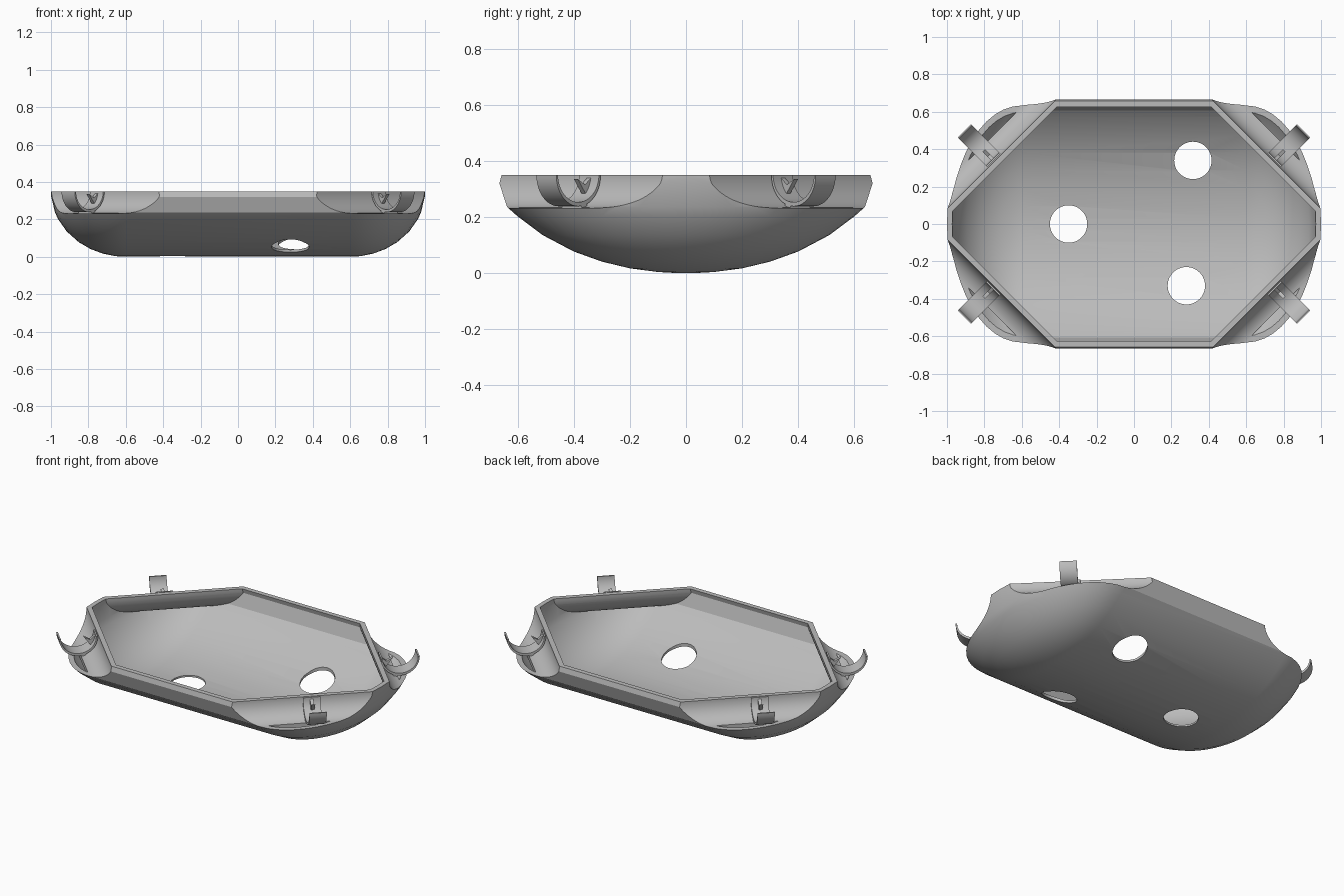
import bpy, bmesh, math
from mathutils import Matrix

cube = bpy.data.objects.get("Cube")
if cube:
    bpy.data.objects.remove(cube, do_unlink=True)

grey = bpy.data.materials.new("plain grey")
grey.use_nodes = True
GREY = (0.5, 0.5, 0.5, 1)
grey.diffuse_color = GREY
grey.node_tree.nodes["Principled BSDF"].inputs["Base Color"].default_value = GREY

HEIGHT = 0.35
CORNERS = [(1, 1), (-1, 1), (-1, -1), (1, -1)]
CLIP_U, CLIP_V = 0.882, 0.29      # clip centre, across and along each corner wall
POCKET_R, WALL = 0.118, 0.03


def make_object(name, bm):
    bmesh.ops.recalc_face_normals(bm, faces=bm.faces)
    mesh = bpy.data.meshes.new(name)
    bm.to_mesh(mesh)
    bm.free()
    mesh.materials.append(grey)
    obj = bpy.data.objects.new(name, mesh)
    bpy.context.collection.objects.link(obj)
    return obj


def subtract(target, cutter):
    mod = target.modifiers.new("cut", "BOOLEAN")
    mod.operation, mod.solver, mod.object = "DIFFERENCE", "EXACT", cutter
    bpy.context.view_layer.objects.active = target
    bpy.ops.object.modifier_apply(modifier=mod.name)
    bpy.data.objects.remove(cutter, do_unlink=True)


def smooth(obj, angle):
    bpy.ops.object.select_all(action="DESELECT")
    obj.select_set(True)
    bpy.context.view_layer.objects.active = obj
    bpy.ops.object.shade_smooth_by_angle(angle=math.radians(angle))


def loft_hull(name, levels, steps=24):
    """Stack long rounded outlines, each given as half width, end length, height."""
    bm = bmesh.new()
    rings = []
    for ry, rx, z in levels:
        ring = []
        for side in (1, -1):
            for i in range(steps + 1):
                a = math.pi * (i / steps - 0.5)
                ring.append(bm.verts.new((side * (0.6 + rx * math.cos(a)),
                                          side * ry * math.sin(a), z)))
        rings.append(ring)
    n = len(rings[0])
    for low, high in zip(rings, rings[1:]):
        for i in range(n):
            j = (i + 1) % n
            bm.faces.new((low[i], low[j], high[j], high[i]))
    bm.faces.new(rings[0])
    bm.faces.new(rings[-1])
    return make_object(name, bm)


def corner_prism(name, profile, v0, v1, sx, sy):
    """Extrude a (u, z) profile along the diagonal wall of one corner."""
    bm = bmesh.new()
    ends = []
    for v in (v0, v1):
        ends.append([bm.verts.new((sx * (u + v) / math.sqrt(2),
                                   sy * (u - v) / math.sqrt(2), z)) for u, z in profile])
    bm.faces.new(ends[0])
    bm.faces.new(ends[1])
    n = len(profile)
    for i in range(n):
        j = (i + 1) % n
        bm.faces.new((ends[0][i], ends[0][j], ends[1][j], ends[1][i]))
    return make_object(name, bm)


def arc(radius, start, end, steps=16):
    pts = []
    for i in range(steps + 1):
        a = math.radians(start + (end - start) * i / steps)
        pts.append((CLIP_U + radius * math.cos(a), HEIGHT + radius * math.sin(a)))
    return pts


# Hull section: half width against height, thin at the floor and thicker at the rim
section = [(0.03, 0.0), (0.1, 0.004), (0.2, 0.017), (0.3, 0.041), (0.4, 0.077),
           (0.51, 0.135), (0.6, 0.202), (0.638, 0.236), (0.665, 0.32), (0.657, HEIGHT)]
outer, inner = [], []
for ry, z in section:
    rx = 0.4 * math.sqrt(1 - (1 - max(z, 0.0005) / HEIGHT) ** 2)
    outer.append((ry, rx, z))
    inner.append((ry * 0.953, rx * 0.93, 0.011 + z * 0.975))
inner.append((inner[-1][0], inner[-1][1], 0.45))

hull = loft_hull("hull_shell", outer)
cavity = loft_hull("cavity_cutter", inner)

# Corner pockets, and the thin wall kept around each
for sx, sy in CORNERS:
    r = POCKET_R + WALL
    wall = arc(r, 180, 264) + [(0.868, 0.6), (CLIP_U - r, 0.6)]
    subtract(cavity, corner_prism("wall_block", wall, -0.8, 0.8, sx, sy))
for sx, sy in CORNERS:
    floor = HEIGHT - POCKET_R
    pocket = arc(POCKET_R, 180, 270) + [(1.3, floor), (1.3, 0.6), (CLIP_U - POCKET_R, 0.6)]
    subtract(hull, corner_prism("pocket_cutter", pocket, -0.9, 0.9, sx, sy))
subtract(hull, cavity)

# Round holes through the floor
for x, y in [(-0.35, 0), (0.315, 0.34), (0.28, -0.33)]:
    bm = bmesh.new()
    bmesh.ops.create_cone(bm, cap_ends=True, segments=48, radius1=0.1, radius2=0.1,
                          depth=0.6, matrix=Matrix.Translation((x, y, 0.1)))
    subtract(hull, make_object("hole_cutter", bm))
smooth(hull, 25)

# Open half-ring clips with a foot and a thin pointed tooth
for sx, sy in CORNERS:
    where = ("back" if sy > 0 else "front") + ("_left" if sx > 0 else "_right")
    outside = arc(0.112, 180, 360, 24)
    inside = [(CLIP_U + (u - CLIP_U) * 0.92, HEIGHT + (z - HEIGHT) * 0.87)
              for u, z in reversed(outside)]
    clip = corner_prism(where + "_clip", outside + inside, CLIP_V - 0.05, CLIP_V + 0.05, sx, sy)
    smooth(clip, 30)
    foot = [(0.84, 0.232), (0.866, 0.226), (0.866, 0.245), (0.84, 0.25)]
    corner_prism(where + "_clip_foot", foot, CLIP_V - 0.05, CLIP_V + 0.05, sx, sy)
    tooth = [(0.778, 0.34), (0.8, 0.275), (0.845, 0.335), (0.808, 0.315)]
    corner_prism(where + "_clip_tooth", tooth, CLIP_V - 0.01, CLIP_V + 0.01, sx, sy)
